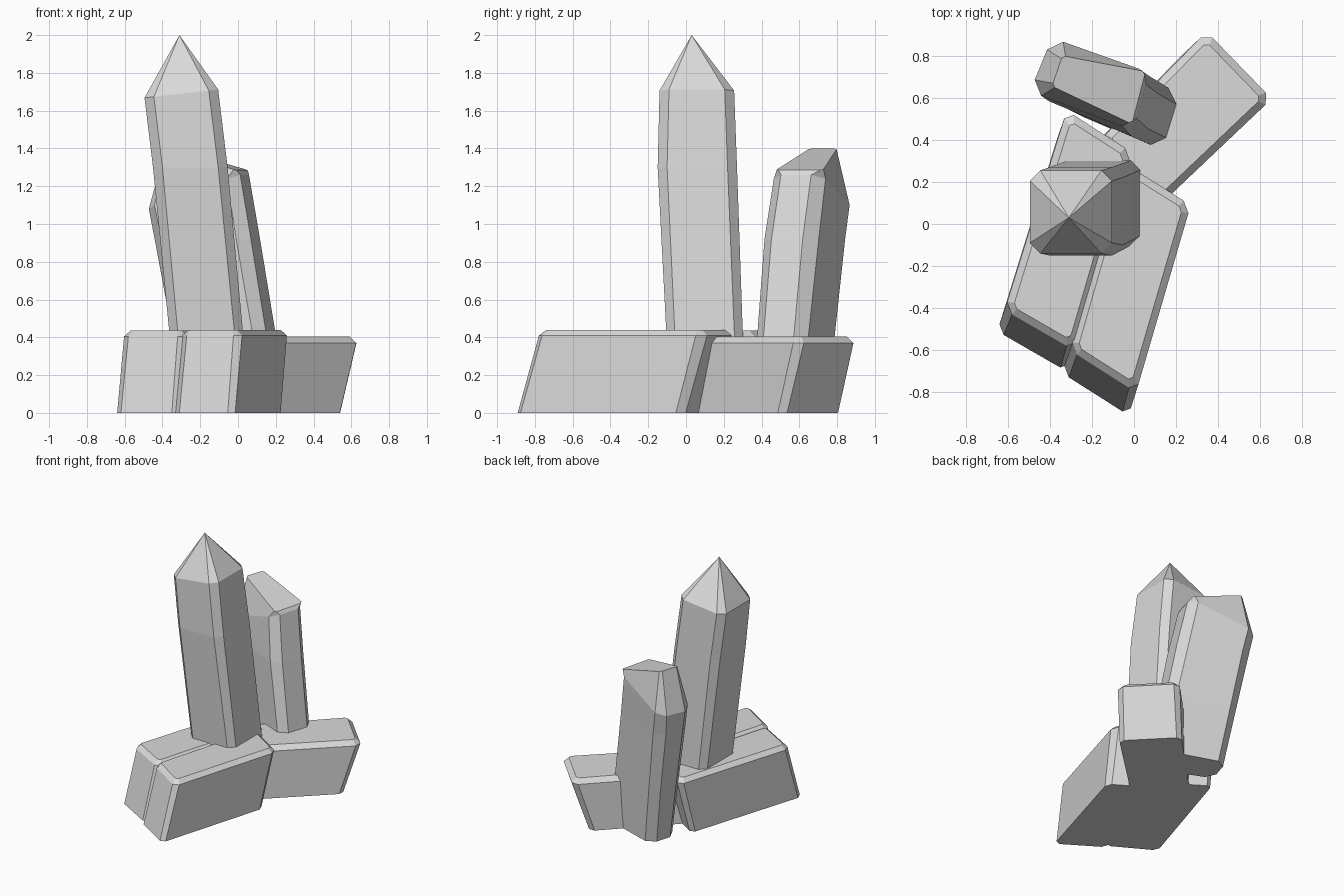
import bpy, bmesh
from mathutils import Vector

if "Cube" in bpy.data.objects:
    bpy.data.objects.remove(bpy.data.objects["Cube"])

stone = bpy.data.materials.new("pale grey crystal")
stone.diffuse_color = (0.7, 0.7, 0.7, 1)
stone.use_nodes = True
stone.node_tree.nodes["Principled BSDF"].inputs["Base Color"].default_value = stone.diffuse_color


def chamfer(quad, c):
    """Turn four corners into eight points with cut corners."""
    q = [Vector(p) for p in quad]
    pts = []
    for i, p in enumerate(q):
        for n in (q[i - 1], q[(i + 1) % 4]):
            pts.append(p + (n - p).normalized() * c)
    return pts


def inset(quad, d, z):
    """Shrink a quad along its edges and set it at height z."""
    q = [Vector(p) for p in quad]
    out = []
    for i, p in enumerate(q):
        v = p + (q[i - 1] - p).normalized() * d + (q[(i + 1) % 4] - p).normalized() * d
        out.append((v.x, v.y, z))
    return out


def flat(quad, z, dx=0, dy=0):
    return [(x + dx, y + dy, z) for x, y in quad]


def crystal(name, rings, tip=None):
    """Loft chamfered rings (quad, chamfer size); close with a tip or a flat cap."""
    bm = bmesh.new()
    loops = [[bm.verts.new(p) for p in chamfer(q, c)] for q, c in rings]
    bm.faces.new(loops[0])
    for a, b in zip(loops, loops[1:]):
        for i in range(8):
            j = (i + 1) % 8
            bm.faces.new((a[i], a[j], b[j], b[i]))
    if tip:
        t = bm.verts.new(tip)
        for i in range(8):
            bm.faces.new((loops[-1][i], loops[-1][(i + 1) % 8], t))
    else:
        bm.faces.new(loops[-1])
    bmesh.ops.recalc_face_normals(bm, faces=bm.faces)
    me = bpy.data.meshes.new(name)
    bm.to_mesh(me)
    bm.free()
    me.materials.append(stone)
    bpy.context.collection.objects.link(bpy.data.objects.new(name, me))


def block(name, quad, shift, z_edge, z_top):
    """Leaning lying crystal with a bevelled top."""
    crystal(name, [(flat(quad, 0, *shift), 0.035),
                   (flat(quad, z_edge), 0.04),
                   (inset(flat(quad, z_edge), 0.035, z_top), 0.02)])


def box(x0, x1, y0, y1, z, tilt=0.0):
    return [(x0, y0, z - tilt), (x1, y0, z + tilt), (x1, y1, z + tilt), (x0, y1, z - tilt)]


# Lying base crystals
block("left_base_crystal",
      [(-0.615, -0.41), (-0.285, -0.60), (-0.01, 0.34), (-0.32, 0.54)],
      (-0.035, -0.10), 0.405, 0.435)
block("front_base_crystal",
      [(-0.305, -0.60), (0.01, -0.80), (0.27, 0.09), (-0.05, 0.29)],
      (-0.035, -0.11), 0.41, 0.44)
block("back_base_crystal",
      [(0.07, 0.04), (0.655, 0.595), (0.345, 0.915), (-0.16, 0.40)],
      (-0.09, -0.085), 0.37, 0.405)

# Tall pointed crystal
crystal("tall_crystal",
        [(box(-0.34, 0.05, -0.10, 0.31, 0.2), 0.04),
         (box(-0.365, 0.025, -0.105, 0.30, 0.44), 0.045),
         (box(-0.45, -0.055, -0.15, 0.27, 1.30), 0.05),
         (box(-0.495, -0.105, -0.14, 0.255, 1.69, 0.022), 0.05)],
        tip=(-0.31, 0.03, 2.0))

# Shorter back crystal with a slanted top
crystal("short_crystal",
        [(flat([(-0.29, 0.53), (0.20, 0.32), (0.28, 0.59), (-0.22, 0.76)], 0), 0.06),
         (flat([(-0.37, 0.57), (0.13, 0.355), (0.215, 0.63), (-0.285, 0.81)], 0.43), 0.06),
         (flat([(-0.465, 0.61), (0.05, 0.39), (0.135, 0.68), (-0.365, 0.865)], 0.92), 0.065),
         ([(-0.495, 0.63, 1.08), (-0.005, 0.445, 1.26), (0.075, 0.72, 1.26), (-0.39, 0.885, 1.08)], 0.06),
         ([(-0.39, 0.655, 1.40), (-0.01, 0.475, 1.285), (0.055, 0.725, 1.285), (-0.34, 0.80, 1.40)], 0.015)])
